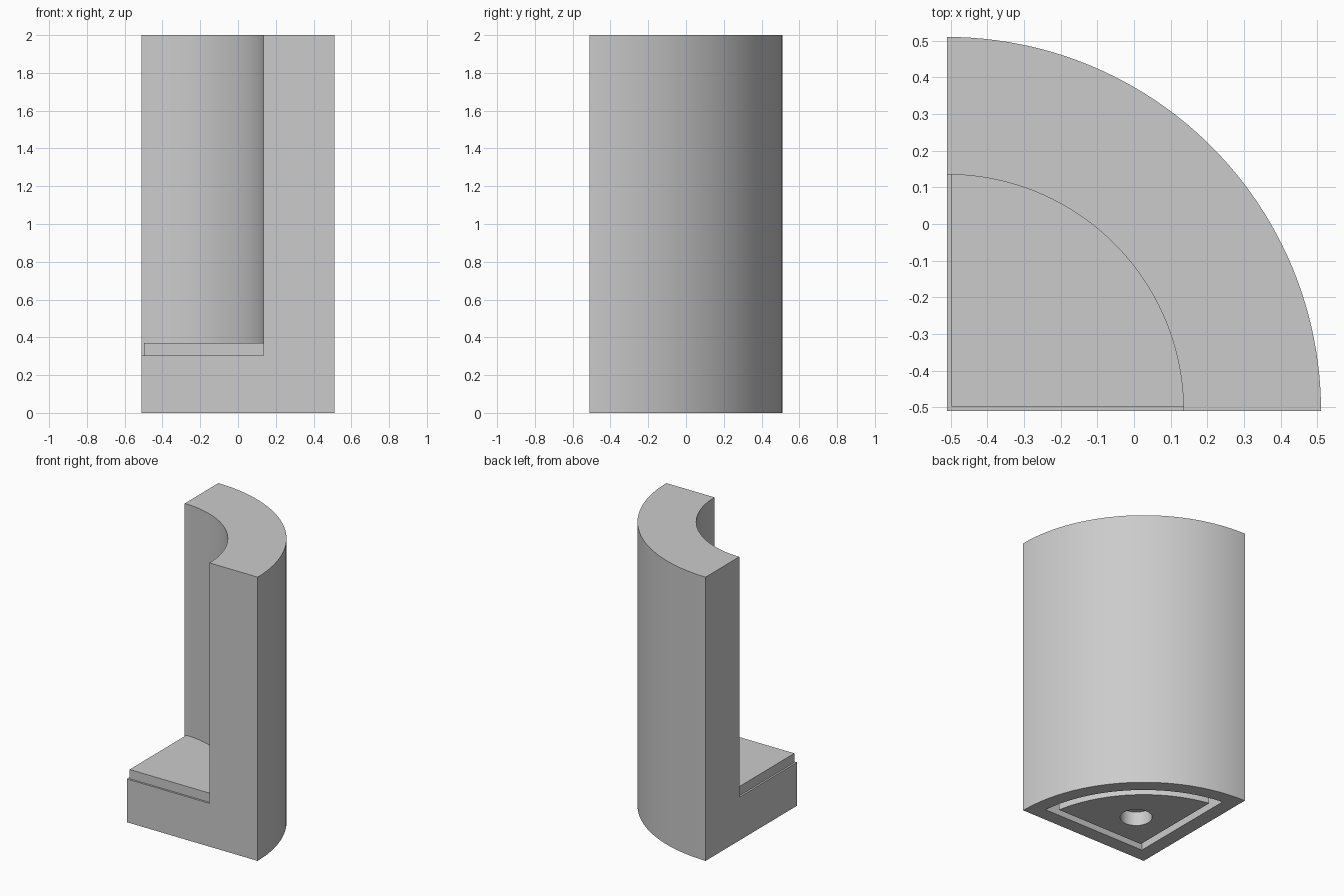
import bpy
import bmesh
from math import asin, cos, pi, sin

if "Cube" in bpy.data.objects:
    bpy.data.objects.remove(bpy.data.objects["Cube"], do_unlink=True)

CORNER = -0.51      # both straight sides meet at this x and y
OUTER, INNER = 1.02, 0.645
HEIGHT, FLOOR, PLATE_TOP = 2.0, 0.305, 0.37
GROOVE_DEPTH, HOLE_DEPTH = 0.12, 0.1

grey = bpy.data.materials.new("plain grey")
grey.use_nodes = True
colour = (0.6, 0.6, 0.6, 1)
grey.diffuse_color = colour
grey.node_tree.nodes["Principled BSDF"].inputs["Base Color"].default_value = colour


def prism(name, outline, bottom, top):
    """Extrude an outline, measured from the corner, between two heights."""
    bm = bmesh.new()
    face = bm.faces.new([bm.verts.new((CORNER + x, CORNER + y, bottom))
                         for x, y in outline])
    solid = bmesh.ops.extrude_face_region(bm, geom=[face])
    verts = [v for v in solid["geom"] if isinstance(v, bmesh.types.BMVert)]
    bmesh.ops.translate(bm, verts=verts, vec=(0, 0, top - bottom))
    bmesh.ops.recalc_face_normals(bm, faces=bm.faces)
    mesh = bpy.data.meshes.new(name)
    bm.to_mesh(mesh)
    bm.free()
    mesh.materials.append(grey)
    obj = bpy.data.objects.new(name, mesh)
    bpy.context.collection.objects.link(obj)
    return obj


def arc(radius, start, end, steps=48):
    return [(radius * cos(start + (end - start) * i / steps),
             radius * sin(start + (end - start) * i / steps))
            for i in range(steps + 1)]


def sector(radius, inset=0.0):
    """Quarter circle whose straight sides are moved in by the inset."""
    a = asin(inset / radius)
    return [(inset, inset)] + arc(radius, a, pi / 2 - a)


def activate(obj):
    bpy.ops.object.select_all(action="DESELECT")
    obj.select_set(True)
    bpy.context.view_layer.objects.active = obj


def cut(target, cutter):
    mod = target.modifiers.new("cut", "BOOLEAN")
    mod.operation = "DIFFERENCE"
    mod.solver = "EXACT"
    mod.object = cutter
    activate(target)
    bpy.ops.object.modifier_apply(modifier=mod.name)
    bpy.data.objects.remove(cutter, do_unlink=True)


# Quarter-round column
body = prism("quarter_column", sector(OUTER), 0, HEIGHT)

# Open shaft above the base, running out past both straight sides
shaft = arc(INNER, 0, pi / 2) + [(-0.1, INNER), (-0.1, -0.1), (INNER, -0.1)]
cut(body, prism("shaft_cutter", shaft, FLOOR, HEIGHT + 0.1))

# Groove around a raised island on the underside
groove = prism("groove_cutter", sector(0.92, 0.1), -0.1, GROOVE_DEPTH)
cut(groove, prism("island_cutter", sector(0.86, 0.155), -0.2, GROOVE_DEPTH + 0.1))
cut(body, groove)

# Round blind hole in the island
hole = [(0.4 + x, 0.4 + y) for x, y in arc(0.104, 0, 2 * pi)[:-1]]
cut(body, prism("hole_cutter", hole, -0.1, HOLE_DEPTH))

# Thin plate lying on the base, set in slightly from the straight sides
plate = prism("floor_plate", sector(INNER, 0.013), FLOOR, PLATE_TOP)

for part in (body, plate):
    activate(part)
    bpy.ops.object.shade_smooth_by_angle(angle=pi / 6)
